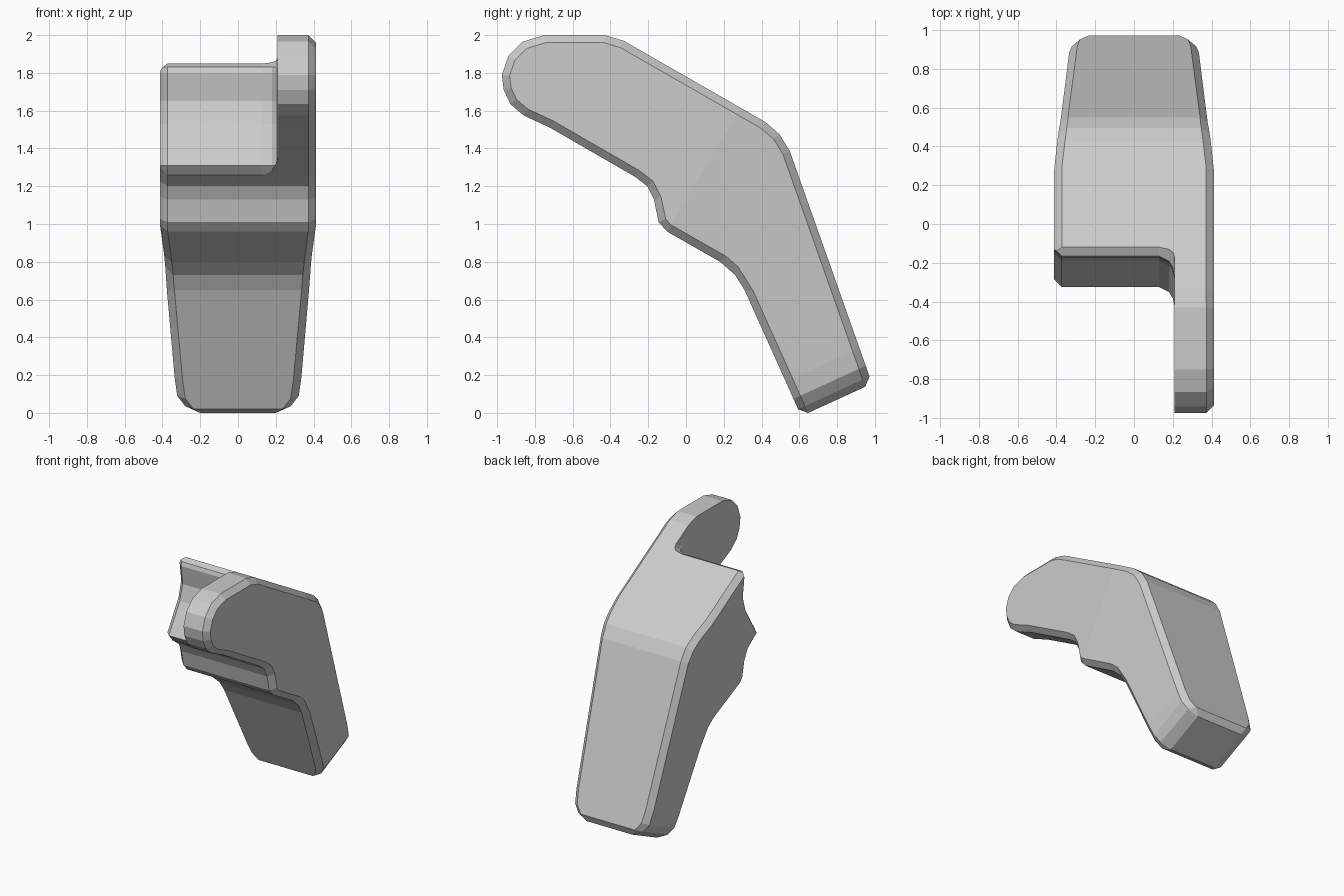
import bpy, bmesh
from mathutils import Vector

if "Cube" in bpy.data.objects:
    bpy.data.objects.remove(bpy.data.objects["Cube"])

# Side outline (y, z), clockwise from the rounded tongue tip
OUTLINE = [(-0.975, 1.79), (-0.94, 1.89), (-0.865, 1.965), (-0.75, 2.0), (-0.43, 2.0),
           (-0.33, 1.97), (0.42, 1.54), (0.495, 1.475), (0.55, 1.385),
           (0.985, 0.155), (0.61, -0.017),
           (0.31, 0.65), (0.26, 0.73), (0.18, 0.80), (-0.10, 0.96), (-0.145, 1.01),
           (-0.17, 1.13), (-0.205, 1.20), (-0.27, 1.25), (-0.72, 1.51),
           (-0.86, 1.575), (-0.93, 1.635), (-0.965, 1.71)]

# Cross planes down the limb: (point, normal, half width)
END = Vector((0, 0.61, -0.017))
END_N = Vector((0, 0.417, -0.909))
PLANES = [(Vector((0, -0.10, 0.96)), Vector((0, 0.86, -0.51)), 0.413),
          (Vector((0, 0.26, 0.73)), Vector((0, 0.94, -0.34)), 0.385)]
for dist, w in ((0.2, 0.335), (0.1, 0.322), (0.04, 0.28), (0.0, 0.20)):
    PLANES.append((END - END_N * dist, END_N, w))


def half_width(co):
    """Half width at a side position, blended between cross planes."""
    p = Vector((0, co.y, co.z))
    s = [(p - c).dot(n) for c, n, _ in PLANES]
    i = max([k for k, d in enumerate(s) if d > -1e-4], default=-1)
    if i < 0:
        return PLANES[0][2]
    if i == len(PLANES) - 1:
        return PLANES[-1][2]
    t = max(0, s[i]) / (max(0, s[i]) - s[i + 1])
    return PLANES[i][2] * (1 - t) + PLANES[i + 1][2] * t


def make_object(name, bm):
    bmesh.ops.recalc_face_normals(bm, faces=bm.faces)
    me = bpy.data.meshes.new(name)
    bm.to_mesh(me)
    bm.free()
    ob = bpy.data.objects.new(name, me)
    bpy.context.collection.objects.link(ob)
    return ob


def loft(bm, sections):
    """Join equal-length rings of points and cap both ends."""
    rings = [[bm.verts.new(p) for p in sec] for sec in sections]
    n = len(rings[0])
    for a, b in zip(rings, rings[1:]):
        for i in range(n):
            j = (i + 1) % n
            bm.faces.new((a[i], a[j], b[j], b[i]))
    bm.faces.new(rings[0])
    bm.faces.new(rings[-1])


# Main limb: extruded outline, sliced, tapered and chamfered
bm = bmesh.new()
loft(bm, [[(x, y, z) for y, z in OUTLINE] for x in (-1, 1)])
for c, n, _ in PLANES[:-1]:
    bmesh.ops.bisect_plane(bm, geom=bm.verts[:] + bm.edges[:] + bm.faces[:],
                           dist=1e-5, plane_co=c, plane_no=n)
for v in bm.verts:
    v.co.x = half_width(v.co) * (1 if v.co.x > 0 else -1)
limb = make_object("bent_limb", bm)
bev = limb.modifiers.new("chamfer", "BEVEL")
bev.width = 0.04
bev.segments = 1
bev.limit_method = 'ANGLE'
bev.angle_limit = 0.87
bev.use_clamp_overlap = False

# Cutter: hollow seat beside the tongue, flared outside, filleted inside
ARC = [(-0.06, 1.875), (-0.165, 1.83), (-0.175, 1.80), (-0.155, 1.65), (-0.19, 1.53),
       (-0.325, 1.31), (-0.285, 1.263), (-0.285, 1.1)]
FAR = [(-1.5, 1.1), (-1.5, 2.3)]
STEPS = [(-0.6, 0.23), (-0.373, 0), (0.13, 0), (0.18, -0.025), (0.2, -0.06), (0.21, -0.12)]
bm = bmesh.new()
loft(bm, [[(x, y + o, z) for y, z in ARC] + [(x, y, z) for y, z in FAR]
          + [(x, ARC[0][0] + o, 2.3)] for x, o in STEPS])
cutter = make_object("seat_cutter", bm)
cutter.hide_render = True
cutter.hide_set(True)
cut = limb.modifiers.new("seat", "BOOLEAN")
cut.operation = 'DIFFERENCE'
cut.solver = 'EXACT'
cut.object = cutter
